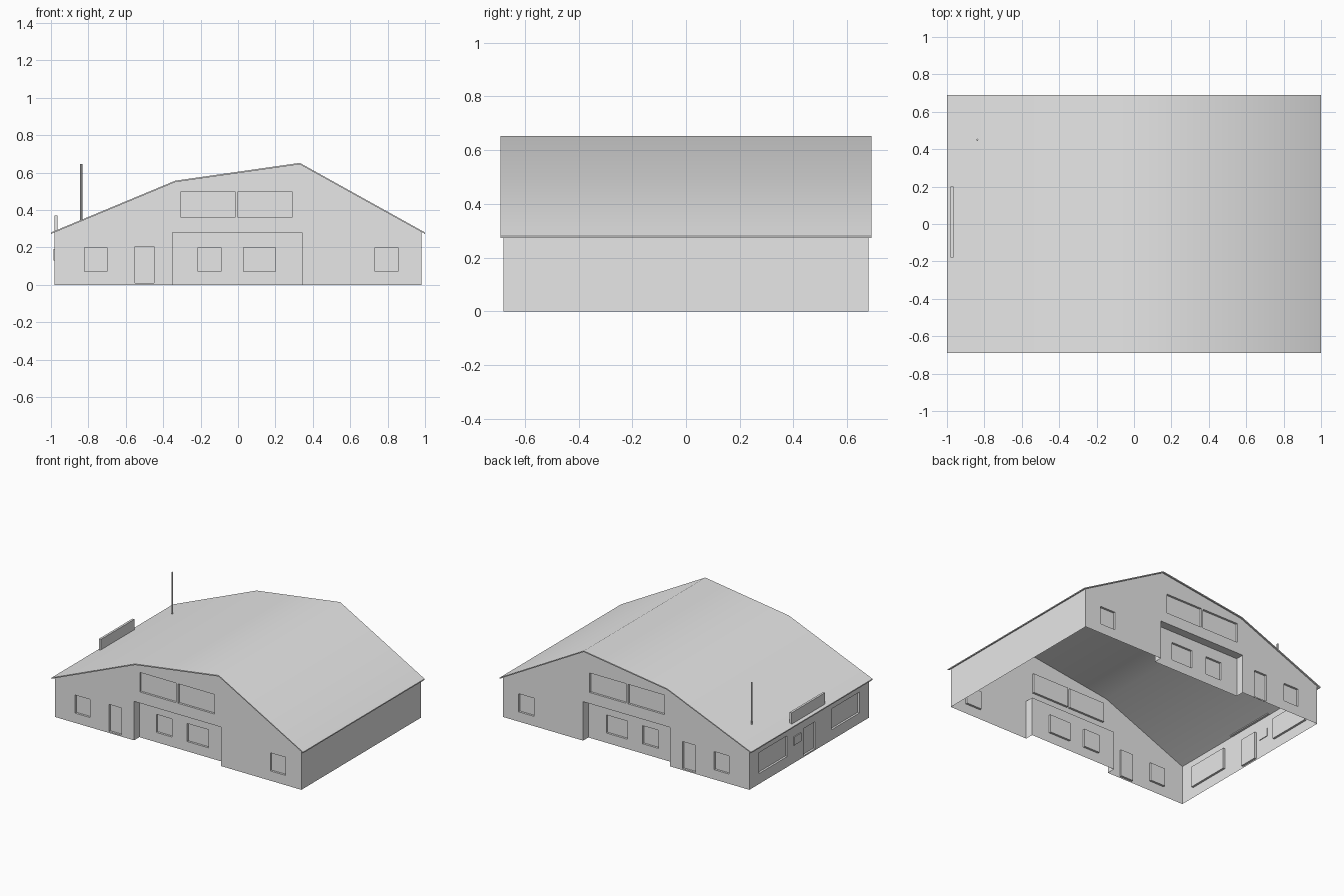
import bpy
import bmesh
import math

cube = bpy.data.objects.get("Cube")
if cube:
    bpy.data.objects.remove(cube, do_unlink=True)

# One plain grey for the whole house
GREY = (0.8, 0.8, 0.8, 1.0)
grey = bpy.data.materials.new("plain_grey")
grey.use_nodes = True
grey.diffuse_color = GREY
grey.node_tree.nodes["Principled BSDF"].inputs["Base Color"].default_value = GREY


def add_object(name, bm):
    bmesh.ops.recalc_face_normals(bm, faces=bm.faces)
    mesh = bpy.data.meshes.new(name)
    bm.to_mesh(mesh)
    bm.free()
    mesh.materials.append(grey)
    obj = bpy.data.objects.new(name, mesh)
    bpy.context.scene.collection.objects.link(obj)
    return obj


def add_box(bm, x0, x1, y0, y1, z0, z1):
    verts = bmesh.ops.create_cube(bm, size=1)["verts"]
    bmesh.ops.scale(bm, vec=(x1 - x0, y1 - y0, z1 - z0), verts=verts)
    bmesh.ops.translate(bm, vec=((x0 + x1) / 2, (y0 + y1) / 2, (z0 + z1) / 2), verts=verts)


def box(name, *bounds):
    bm = bmesh.new()
    add_box(bm, *bounds)
    return add_object(name, bm)


def prism(name, profile, half_depth):
    """Extrude an (x, z) outline along y."""
    bm = bmesh.new()
    face = bm.faces.new([bm.verts.new((x, -half_depth, z)) for x, z in profile])
    moved = bmesh.ops.extrude_face_region(bm, geom=[face])["geom"]
    verts = [v for v in moved if isinstance(v, bmesh.types.BMVert)]
    bmesh.ops.translate(bm, vec=(0, 2 * half_depth, 0), verts=verts)
    return add_object(name, bm)


# Roof: thin folded sheet, softly shaded over the bends
ROOF = [(-1, 0.28), (-0.335, 0.557), (0.33, 0.652), (1, 0.28)]
THICK = 0.008
under = [(x, z - THICK) for x, z in ROOF]
roof = prism("roof", ROOF + under[::-1], 0.69)
bm = bmesh.new()
bm.from_mesh(roof.data)
for f in bm.faces:
    f.smooth = True
for e in bm.edges:
    e.smooth = e.calc_face_angle(0) < math.radians(60)
bm.to_mesh(roof.data)
bm.free()

# Walls: gabled block following the underside of the roof
WALL_X, WALL_Y = 0.98, 0.68


def eave(a, b, x):
    return a[1] + (b[1] - a[1]) * (x - a[0]) / (b[0] - a[0])


left_z = eave(under[0], under[1], -WALL_X)
right_z = eave(under[3], under[2], WALL_X)
walls = prism("walls", [(-WALL_X, 0), (-WALL_X, left_z), under[1], under[2],
                        (WALL_X, right_z), (WALL_X, 0)], WALL_Y)

# Recessed ground-floor bays on both gables
RECESS, INSET = 0.06, 0.015
bays = bmesh.new()
for s in (-1, 1):
    y = sorted((s * (WALL_Y - RECESS), s * (WALL_Y + 0.1)))
    add_box(bays, -0.35, 0.342, y[0], y[1], -0.1, 0.28)

# Windows and doors: x range, z range, wall setback
gable_openings = [
    (-0.82, -0.70, 0.07, 0.20, 0), (-0.55, -0.45, 0.01, 0.205, 0),
    (0.733, 0.855, 0.07, 0.20, 0),
    (-0.215, -0.09, 0.07, 0.20, RECESS), (0.03, 0.20, 0.07, 0.20, RECESS),
    (-0.305, -0.015, 0.36, 0.50, 0), (0, 0.29, 0.36, 0.50, 0),
]
openings = bmesh.new()
for x0, x1, z0, z1, setback in gable_openings:
    for s in (-1, 1):
        plane = WALL_Y - setback
        y = sorted((s * (plane - INSET), s * (plane + 0.03)))
        add_box(openings, x0, x1, y[0], y[1], z0, z1)

# Side wall: two wide windows around a door
for y0, y1, z0, z1 in [(-0.57, -0.25, 0.075, 0.225), (0.25, 0.57, 0.075, 0.225),
                       (-0.067, 0.067, 0.01, 0.205)]:
    add_box(openings, -WALL_X - 0.03, -WALL_X + INSET, y0, y1, z0, z1)

cutters = [add_object("bay_cutter", bays), add_object("opening_cutter", openings)]
for c in cutters:
    c.hide_render = True
    mod = walls.modifiers.new(c.name, 'BOOLEAN')
    mod.operation = 'DIFFERENCE'
    mod.solver = 'EXACT'
    mod.object = c
bpy.context.view_layer.update()
cut = bpy.data.meshes.new_from_object(
    walls.evaluated_get(bpy.context.evaluated_depsgraph_get()))
walls.modifiers.clear()
walls.data = cut
for c in cutters:
    bpy.data.objects.remove(c, do_unlink=True)

# Open the shell: no floor, and no ceiling under the roof sheet
bm = bmesh.new()
bm.from_mesh(cut)
bm.normal_update()
loose = [f for f in bm.faces
         if max(v.co.z for v in f.verts) < 0.001
         or (f.normal.z > 0.3 and f.calc_center_median().z > 0.27
             and max(abs(v.co.y) for v in f.verts) > WALL_Y - 0.001
             and max(v.co.y for v in f.verts) - min(v.co.y for v in f.verts) > 1)]
bmesh.ops.delete(bm, geom=loose, context='FACES')
bm.to_mesh(cut)
bm.free()

# Small panel beside the side door
box("wall_panel", -0.987, -0.975, 0.10, 0.18, 0.13, 0.19)

# Sign board standing on the eave
box("sign_board", -0.98, -0.964, -0.18, 0.20, 0.28, 0.37)

# Slim pole rising through the roof
bm = bmesh.new()
bmesh.ops.create_cone(bm, cap_ends=True, segments=8, radius1=0.006, radius2=0.006, depth=0.31)
bmesh.ops.translate(bm, vec=(-0.838, 0.45, 0.492), verts=bm.verts)
add_object("roof_pole", bm)
